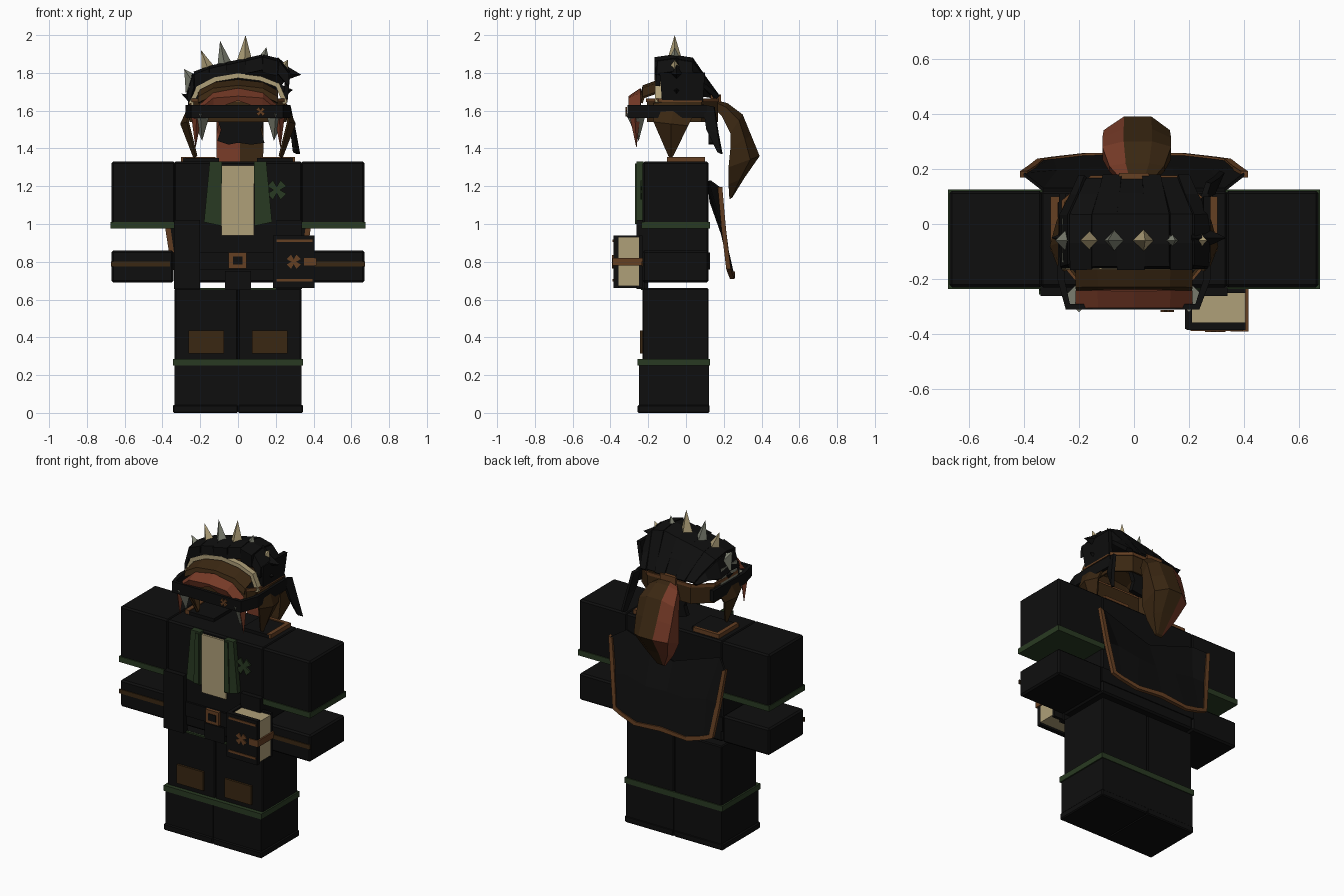
import bpy, bmesh, math
from mathutils import Vector

if "Cube" in bpy.data.objects:
    bpy.data.objects.remove(bpy.data.objects["Cube"])

def material(name, rgb):
    m = bpy.data.materials.new(name)
    m.diffuse_color = (*rgb, 1)
    m.use_nodes = True
    m.node_tree.nodes["Principled BSDF"].inputs["Base Color"].default_value = m.diffuse_color
    return m

BLACK = material("black cloth", (.0045, .0045, .0045))
BROWN = material("dark brown leather", (.042, .02, .006))
TAN = material("tan leather", (.13, .05, .016))
RED = material("red brown", (.18, .042, .02))
GREEN = material("dark green", (.022, .042, .016))
BEIGE = material("beige", (.43, .35, .19))
GREY = material("grey bone", (.21, .22, .17))

def mesh(name, verts, faces, *mats, rule=None, thick=0, bevel=0):
    me = bpy.data.meshes.new(name)
    me.from_pydata(verts, [], faces)
    bm = bmesh.new()
    bm.from_mesh(me)
    bmesh.ops.recalc_face_normals(bm, faces=bm.faces)
    for f in bm.faces:
        if rule:
            f.material_index = rule(f.calc_center_median())
    bm.to_mesh(me)
    bm.free()
    for m in mats:
        me.materials.append(m)
    ob = bpy.data.objects.new(name, me)
    bpy.context.collection.objects.link(ob)
    if thick:
        s = ob.modifiers.new("thickness", "SOLIDIFY")
        s.thickness, s.offset = thick, 0
    if bevel:
        b = ob.modifiers.new("bevel", "BEVEL")
        b.width, b.segments = bevel, 1
    return ob

def loft(name, rings, *mats, closed=True, caps=True, **kw):
    """Join rows of points with quads."""
    n = len(rings[0])
    faces = [(i*n+j, i*n+(j+1) % n, (i+1)*n+(j+1) % n, (i+1)*n+j)
             for i in range(len(rings)-1) for j in range(n if closed else n-1)]
    if closed and caps:
        faces += [tuple(range(n)), tuple(range((len(rings)-1)*n, len(rings)*n))]
    return mesh(name, [p for r in rings for p in r], faces, *mats, **kw)

def box(name, x0, x1, y0, y1, z0, z1, mat, bevel=0):
    rect = [(x0, y0), (x1, y0), (x1, y1), (x0, y1)]
    return loft(name, [[(x, y, z) for x, y in rect] for z in (z0, z1)], mat, bevel=bevel)

def front_plate(name, pts, y0, y1, mat):
    return loft(name, [[(x, y, z) for x, z in pts] for y in (y0, y1)], mat)

def side_plate(name, pts, x0, x1, mat):
    return loft(name, [[(x, y, z) for y, z in pts] for x in (x0, x1)], mat)

def flip(pts, s):
    return [(s*p[0], *p[1:]) for p in pts]

def emblem(name, x, z, y, size, mat):
    # crossed bars with wide ends
    for k in (1, -1):
        c = math.radians(45*k)
        a = Vector((math.cos(c), math.sin(c)))
        b = Vector((-a.y, a.x))
        prof = [(-1, -.45), (0, -.18), (1, -.45), (1, .45), (0, .18), (-1, .45)]
        pts = [Vector((x, z)) + (a*u + b*v)*size for u, v in prof]
        front_plate(name, [tuple(p) for p in pts], y, y+.008, mat)

def spike(name, base, tip, r, mat):
    base, tip = Vector(base), Vector(tip)
    d = (tip-base).normalized()
    u = d.cross(Vector((0, 1, 0))).normalized()
    v = d.cross(u)
    vs = [base+u*r, base+v*r, base-u*r, base-v*r, tip]
    mesh(name, vs, [(0, 1, 2, 3), (0, 1, 4), (1, 2, 4), (2, 3, 4), (3, 0, 4)], mat)

# Torso, belt and shirt front
box("torso", -.34, .34, -.23, .12, .69, 1.33, BLACK, .01)
box("belt", -.345, .345, -.242, .126, .76, .85, BLACK)
box("shirt", -.088, .085, -.243, -.225, .94, 1.31, BEIGE)
box("front_flap", -.07, .07, -.238, -.2, .65, .75, BLACK)
box("buckle", -.05, .045, -.258, -.24, .765, .85, TAN)
box("buckle_centre", -.027, .024, -.262, -.255, .785, .828, BLACK)
emblem("chest_emblem", .205, 1.18, -.24, .05, GREEN)

# Arms, legs and everything mirrored across the body
for s in (-1, 1):
    def mbox(name, a, b, *rest):
        return box(name, min(s*a, s*b), max(s*a, s*b), *rest)
    mbox("upper_arm", .332, .67, -.23, .12, .98, 1.33, BLACK, .01)
    mbox("sleeve_trim", .328, .674, -.236, .126, .975, 1.01, GREEN)
    mbox("forearm", .342, .67, -.23, .12, .69, .86, BLACK, .01)
    mbox("forearm_stripe", .36, .672, -.235, -.228, .775, .802, BROWN)
    mbox("leg", .001, .335, -.23, .12, .02, .66, BLACK, .006)
    mbox("boot", .001, .337, -.25, .122, .02, .26, BLACK)
    mbox("boot_sole", 0, .345, -.256, .125, 0, .042, BLACK, .006)
    mbox("boot_trim", 0, .345, -.256, .126, .25, .285, GREEN)
    mbox("knee_patch", .075, .262, -.243, -.225, .315, .435, BROWN)
    mbox("pocket_trim", .07, .2, -.238, -.225, .65, .66, GREEN)
    mbox("jacket_tail", .2, .34, -.262, -.22, .655, 1.02, BLACK)
    front_plate("lapel", flip([(.15, 1.33), (.085, 1.33), (.088, .99), (.18, 1.01)], s), -.262, -.225, GREEN)
    front_plate("lapel_fold", flip([(.115, 1.32), (.09, 1.32), (.09, 1.0), (.125, 1.0)], s), -.269, -.26, GREEN)
    mbox("collar", .1, .29, -.1, .08, 1.32, 1.35, BLACK)
    mbox("collar_side_trim", .275, .302, -.1, .1, 1.33, 1.356, TAN)
    mbox("collar_back_trim", .12, .302, .078, .1, 1.33, 1.356, TAN)
    # Hanging cloth and tusks beside the face
    loft("ear_cloth", [flip([(.25, -.17, 1.64), (.25, -.06, 1.64), (.25, .06, 1.62)], s),
                       flip([(.265, -.17, 1.54), (.3, -.08, 1.53), (.275, .01, 1.52)], s),
                       flip([(.22, -.09, 1.36), (.23, -.08, 1.35), (.225, -.07, 1.36)], s)],
         BROWN, closed=False, thick=.012)
    spike("cheek_tusk", (s*.2, -.265, 1.59), (s*.19, -.25, 1.44), .055, GREY)
    spike("lower_tusk", (s*.22, -.27, 1.56), (s*.225, -.262, 1.4), .026, RED)

# Book at the hip
box("book_pages", .205, .405, -.357, -.25, .672, .93, BEIGE)
box("book_front", .19, .405, -.385, -.357, .66, .94, BLACK)
box("book_back", .19, .405, -.25, -.23, .66, .94, BLACK)
box("book_spine", .185, .21, -.38, -.23, .66, .94, BLACK)
box("book_strap", .35, .415, -.39, -.23, .78, .82, TAN)
for z in (.695, .905):
    box("book_line", .205, .395, -.389, -.383, z, z+.014, TAN)
emblem("book_emblem", .295, .8, -.391, .036, TAN)

# Cape with trimmed sides and hem
top = [(-.4, .18, 1.19), (-.33, .125, 1.23), (-.15, .125, 1.17), (0, .13, 1.12),
       (.15, .125, 1.17), (.33, .125, 1.23), (.4, .18, 1.19)]
mid = [(-.37, .2, .97), (-.28, .19, .98), (-.14, .2, .95), (0, .19, .95),
       (.14, .2, .95), (.28, .19, .98), (.37, .2, .97)]
hem = [(-.34, .225, .77), (-.29, .232, .75), (-.18, .245, .72), (0, .248, .735),
       (.18, .245, .72), (.29, .232, .75), (.34, .225, .77)]
loft("cape", [top, mid, hem], BLACK, closed=False, thick=.012)
edge = [top[0], mid[0]] + hem + [mid[-1], top[-1]]
centre = Vector((0, .2, 1))
rings = []
for p in edge:
    p = Vector(p)
    d = (p-centre)
    d.y = 0
    d = d.normalized()*.014
    n = Vector((0, .012, 0))
    rings.append([p-d-n, p+d-n, p+d+n, p-d+n])
loft("cape_trim", rings, TAN)

# Headband and visor: hollow rings around an open head
outline = [(-.2, -.2), (.2, -.2), (.25, -.14), (.25, .08), (.15, .165), (-.15, .165), (-.25, .08), (-.25, -.14)]
def ring(name, z0, z1, grow, mat):
    loft(name, [[(x*grow, y*grow, z) for x, y in outline] for z in (z0, z1)], mat, caps=False, thick=.012)
ring("headband", 1.54, 1.65, 1.0, BROWN)
ring("headband_trim", 1.645, 1.665, 1.03, TAN)
loft("visor", [[(-.26, .11, z), (-.265, -.2, z), (-.24, -.3, z), (.23, -.3, z), (.265, -.2, z), (.26, .11, z)]
               for z in (1.56, 1.63)], BLACK, closed=False, thick=.025)
emblem("visor_emblem", .12, 1.595, -.32, .024, TAN)
box("headband_knot", -.055, .055, .13, .185, 1.635, 1.685, TAN)

# Brow mask, forehead cloth and bone band in layered arches
xs = (-.21, -.13, 0, .13, .21)
def arch(zs, y):
    return [(x, y, z) for x, z in zip(xs, zs)]
loft("brow_mask", [arch((1.62, 1.69, 1.715, 1.69, 1.62), -.24),
                   arch((1.6, 1.665, 1.675, 1.665, 1.6), -.3),
                   arch((1.6, 1.61, 1.655, 1.61, 1.6), -.285)], RED, closed=False, thick=.01)
loft("forehead_cloth", [arch((1.7, 1.745, 1.76, 1.745, 1.7), -.14),
                        arch((1.67, 1.715, 1.73, 1.715, 1.67), -.225),
                        arch((1.64, 1.68, 1.69, 1.68, 1.64), -.235)], BROWN, closed=False, thick=.012)
band = [(-.25, 1.63), (-.21, 1.72), (-.12, 1.765), (0, 1.785), (.12, 1.77), (.21, 1.735), (.25, 1.64)]
loft("bone_band", [[(x, y, z) for x, z in band] for y in (-.165, -.13)], BEIGE, closed=False, thick=.025)
box("temple_bone", -.262, -.245, -.14, .02, 1.62, 1.73, GREY)

# Hair: overlapping slabs arching across the head
ends = [(-.26, 1.69), (-.23, 1.795), (-.15, 1.825), (-.06, 1.845), (.04, 1.865), (.13, 1.885), (.21, 1.865), (.265, 1.8)]
for i, ((xa, za), (xb, zb)) in enumerate(zip(ends, ends[1:])):
    k = .012*(i % 2)
    def row(y, drop, flat=0):
        return [(x*(1-flat*.25), y, z*(1-flat)+1.67*flat-drop) for x, z in ((xa, za), (xb, zb))]
    loft("hair_slab", [row(-.15, .07+k), row(-.145-k, .01), row(-.07, 0), row(.03, .015),
                       row(.1, 0, .55), row(.17-k, 0, 1)], BLACK, closed=False, thick=.025)
loft("hair_right_side", [[(.265, y, 1.8), (.25, y*.9, 1.65)] for y in (-.14, 0, .1)], BLACK, closed=False, thick=.025)
for x, z, tx, tz in ((.24, 1.8, .335, 1.79), (.2, 1.84, .28, 1.82), (-.2, 1.64, -.3, 1.69), (.22, 1.7, .29, 1.71)):
    spike("hair_tuft", (x, -.05, z), (tx, -.05, tz), .045, BLACK)
loft("side_lock", [[(.25, .09, 1.63), (.27, .15, 1.62)], [(.285, .11, 1.5), (.3, .17, 1.48)],
                   [(.3, .17, 1.38), (.32, .19, 1.37)]], BLACK, closed=False, thick=.02)
front_plate("nape_hair", [(-.12, 1.58), (-.09, 1.5), (-.11, 1.44), (-.05, 1.42), (0, 1.43), (.07, 1.42),
                          (.14, 1.43), (.12, 1.5), (.15, 1.58)], .12, .15, BLACK)

# Row of spikes
for i, (x, z, tx, tz, r) in enumerate(((-.225, 1.73, -.285, 1.82, .062), (-.155, 1.81, -.195, 1.92, .04),
                                       (-.07, 1.84, -.095, 1.97, .04), (.035, 1.86, .04, 2.0, .042),
                                       (.135, 1.87, .15, 1.935, .032), (.235, 1.82, .265, 1.87, .034))):
    spike("hair_spike", (x, -.06, z), (tx, -.06, tz), r, BEIGE if i % 2 else GREY)

# Ponytail: (half width, inner y, inner z, outer y, outer z), red on one half
path = [(.05, .14, 1.62, .16, 1.655), (.1, .19, 1.57, .22, 1.64), (.125, .235, 1.48, .3, 1.58),
        (.125, .235, 1.4, .345, 1.47), (.12, .225, 1.3, .39, 1.36), (.08, .225, 1.21, .31, 1.245),
        (.025, .23, 1.13, .245, 1.14)]
loft("ponytail", [[(-w+.01, a, b), (.01, a, b), (w+.01, a, b), (w+.01, a+(c-a)*.7, b+(d-b)*.7),
                   (w*.4+.015, c, d), (-w*.3, c, d), (-w+.01, a+(c-a)*.7, b+(d-b)*.7)]
                  for w, a, b, c, d in path], BROWN, RED, rule=lambda c: int(c.x < -.02))
